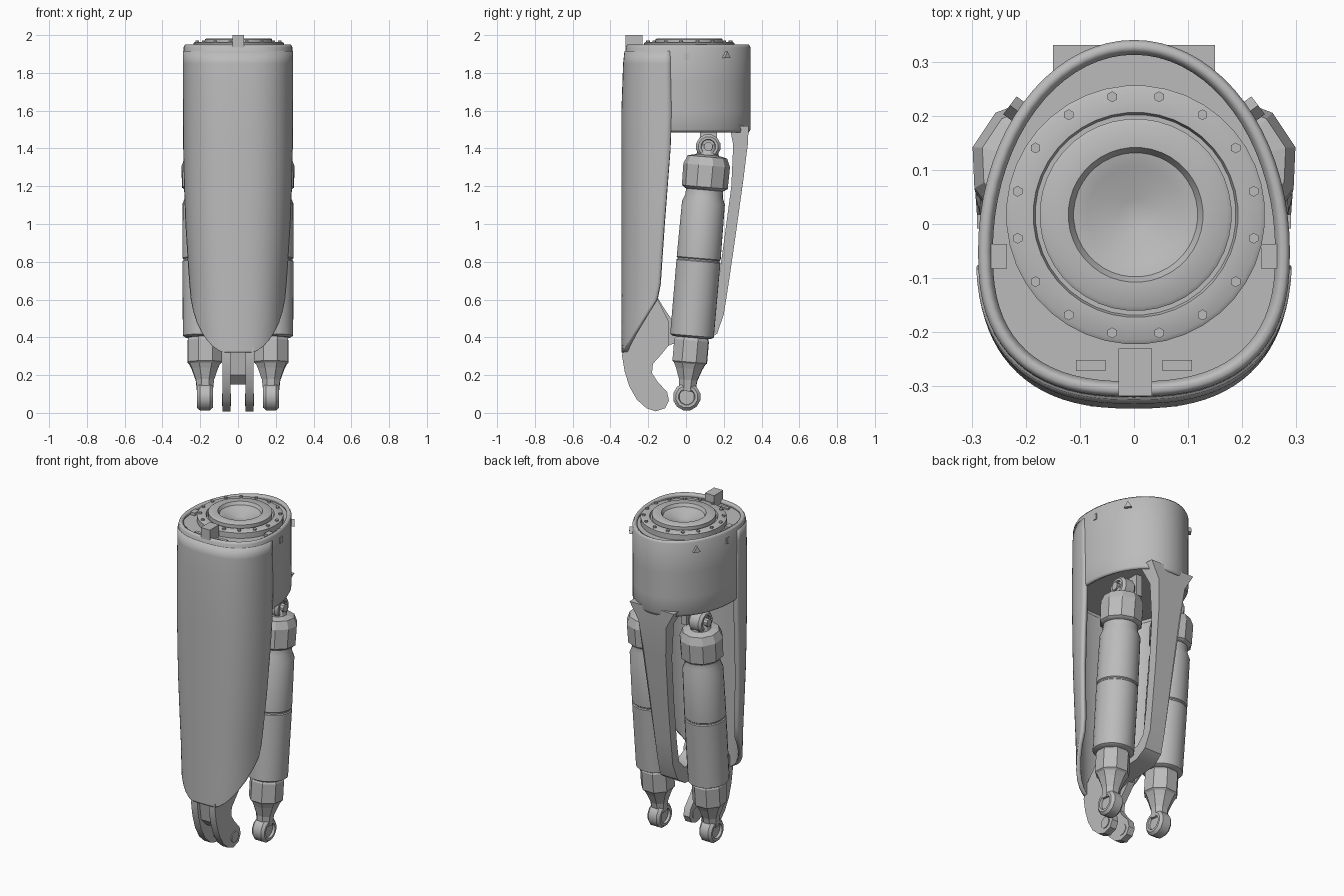
import bpy, bmesh, math
from math import sin, cos, pi
from mathutils import Vector, Matrix

if "Cube" in bpy.data.objects:
    bpy.data.objects.remove(bpy.data.objects["Cube"])

grey = bpy.data.materials.new("grey metal")
grey.use_nodes = True
grey.diffuse_color = (0.5, 0.5, 0.5, 1)
grey.node_tree.nodes["Principled BSDF"].inputs["Base Color"].default_value = (0.5, 0.5, 0.5, 1)


def finish(name, bm, smooth=True, outward=True):
    if outward:
        bmesh.ops.recalc_face_normals(bm, faces=bm.faces)
    mesh = bpy.data.meshes.new(name)
    bm.to_mesh(mesh)
    bm.free()
    mesh.materials.append(grey)
    ob = bpy.data.objects.new(name, mesh)
    bpy.context.collection.objects.link(ob)
    if smooth:
        bpy.ops.object.select_all(action='DESELECT')
        ob.select_set(True)
        bpy.context.view_layer.objects.active = ob
        bpy.ops.object.shade_smooth_by_angle(angle=math.radians(35))
    return ob


def lerp(table, z):
    for (z0, v0), (z1, v1) in zip(table, table[1:]):
        if z <= z1:
            return v0 + (v1 - v0) * max(0, (z - z0) / (z1 - z0))
    return table[-1][1]


def loft(bm, rows, closed):
    rings = [[bm.verts.new(p) for p in row] for row in rows]
    n = len(rings[0])
    for low, high in zip(rings, rings[1:]):
        for i in range(n if closed else n - 1):
            j = (i + 1) % n
            bm.faces.new((low[i], low[j], high[j], high[i]))
    return rings


def lathe(name, profile, sides, start, end, smooth=True):
    """Revolve (radius, distance) pairs around the line start-end."""
    start, end = Vector(start), Vector(end)
    turn = (end - start).to_track_quat('Z', 'Y')
    bm = bmesh.new()
    rings = loft(bm, [[start + turn @ Vector((r * cos((i + .5) * 2 * pi / sides),
                                              r * sin((i + .5) * 2 * pi / sides), d))
                       for i in range(sides)] for r, d in profile], True)
    bm.faces.new(rings[0][::-1])
    bm.faces.new(rings[-1])
    return finish(name, bm, smooth)


def box(name, centre, size):
    bm = bmesh.new()
    bmesh.ops.create_cube(bm, size=1, matrix=Matrix.Translation(centre) @ Matrix.Diagonal((*size, 1)))
    return finish(name, bm, False)


def extrude(name, outline, x0, width):
    """Extrude a (y, z) outline sideways; width is a function of height."""
    bm = bmesh.new()
    sides = [[bm.verts.new((x0 + s * width(z), y, z)) for y, z in outline] for s in (-1, 1)]
    for i in range(len(outline)):
        j = (i + 1) % len(outline)
        bm.faces.new((sides[0][i], sides[0][j], sides[1][j], sides[1][i]))
    bm.faces.new(sides[0])
    bm.faces.new(sides[1])
    return finish(name, bm)


# Egg-shaped limb section: squarish at the front, elliptical at the back
CY = -0.05
half_width = [(.3, .25), (.6, .258), (.8, .27), (1, .281), (1.3, .29), (1.95, .293)]
front_y = [(.3, -.342), (1.6, -.342), (1.85, -.333), (1.95, -.322)]
panel_edge = [(.32, -.335), (.4, -.288), (.6, -.155), (.68, -.138), (1, -.115), (1.5, -.075), (1.95, -.085)]


def section(a, z, inset=0):
    w = lerp(half_width, z) - inset
    s, c = sin(a), cos(a)
    if s >= 0:
        return Vector((w * c, CY + (.395 - inset) * s, z))
    depth = CY - lerp(front_y, z) - inset
    return Vector((math.copysign(w * abs(c) ** .8, c), CY - depth * abs(s) ** .8, z))


def shell(name, rows, closed, thickness):
    bm = bmesh.new()
    loft(bm, rows, closed)
    ob = finish(name, bm, outward=False)
    mod = ob.modifiers.new("thickness", 'SOLIDIFY')
    mod.thickness, mod.offset = thickness, -1
    return ob


# Front shin panel, trimmed along its back edge
rows = []
for z in (.32, .33, .35, .38, .42, .48, .54, .6, .68, .8, 1, 1.2, 1.4, 1.6, 1.75, 1.85, 1.915):
    depth = CY - lerp(front_y, z)
    a0 = math.asin(min(1, ((CY - lerp(panel_edge, z)) / depth) ** 1.25))
    rows.append([section(pi + a0 + (pi - 2 * a0) * i / 40, z) for i in range(41)])
shell("front_shin_panel", rows, False, .025)

# Upper cuff with slightly tucked-in rim
shell("upper_cuff", [[section(2 * pi * i / 72, z, inset) for i in range(72)]
                     for z, inset in ((1.485, .012), (1.5, .004), (1.6, .004), (1.75, .004),
                                      (1.935, .004), (1.95, .012))], True, .022)

# Plates closing the cuff above and below
for name, z in (("top_plate", 1.925), ("cuff_floor", 1.53)):
    bm = bmesh.new()
    rings = loft(bm, [[section(2 * pi * i / 72, h, .022) for i in range(72)] for h in (z - .02, z)], True)
    bm.faces.new(rings[0][::-1])
    bm.faces.new(rings[1])
    finish(name, bm)

# Stepped knee bearing with a conical socket
lathe("knee_bearing", [(.24, 0), (.24, .038), (.232, .043), (.19, .043), (.186, .03), (.178, .03),
                       (.178, .058), (.17, .063), (.125, .063), (.115, .045), (.09, .04), (.03, .012)],
      40, (.003, .017, 1.92), (.003, .017, 2))
for i in range(16):
    a = (i + .5) * pi / 8
    x, y = .003 + .223 * cos(a), .017 + .223 * sin(a)
    lathe("bearing_bolt", [(.01, 0), (.01, .012)], 6, (x, y, 1.96), (x, y, 2), False)
box("front_stop_block", (.002, -.275, 1.957), (.062, .088, .086))

# Small cuff fittings
for s in (-1, 1):
    box("top_lug", (s * .25, -.06, 1.93), (.03, .045, .025))
    box("top_slot_cover", (s * .08, -.262, 1.928), (.055, .02, .012))
    box("side_port", (s * .284, .005, 1.885), (.014, .026, .036))
    bm = bmesh.new()
    bmesh.ops.create_cone(bm, cap_ends=True, segments=3, radius1=.024, radius2=.024, depth=.02,
                          matrix=Matrix.Translation((s * .222, .214, 1.89)) @
                          Vector((s * .8, .6, 0)).to_track_quat('Z', 'Y').to_matrix().to_4x4())
    finish("rear_notch_plate", bm, False)

# Rear spine, curving forward at the bottom to join the front panel
spine = [(.332, 1.52), (.327, 1.42), (.303, 1.23), (.26, .92), (.225, .68), (.2, .52), (.165, .42), (.1, .375),
         (-.07, .365), (-.16, .33), (-.25, .36), (-.22, .5), (-.15, .61), (-.12, .56), (-.08, .5), (0, .46),
         (.09, .465), (.14, .52), (.165, .65), (.2, .9), (.24, 1.2), (.25, 1.42), (.23, 1.52)]
spine_half = [(.3, .07), (.5, .05), (.9, .06), (1.35, .08), (1.45, .1), (1.52, .15)]
extrude("rear_spine", spine, 0, lambda z: lerp(spine_half, z))

# Ankle fork cheeks and the web between them
cheek = [(-.335, .36), (-.338, .3), (-.325, .22), (-.3, .14), (-.26, .07), (-.21, .025), (-.16, .008),
         (-.11, .025), (-.09, .065), (-.1, .11), (-.15, .165), (-.18, .21), (-.175, .26), (-.13, .31),
         (-.09, .36), (-.09, .48), (-.15, .6), (-.22, .5)]
for s in (-1, 1):
    extrude("ankle_fork_cheek", cheek, s * .06, lambda z: .021)
    lathe("ankle_pin_boss", [(.034, 0), (.034, .05)], 12, (s * .036, -.15, .07), (s, -.15, .07))
extrude("ankle_web", [(-.325, .36), (-.3, .2), (-.25, .15), (-.2, .2), (-.17, .3), (-.12, .4), (-.22, .45)],
        0, lambda z: .05)

# Paired linear actuators on tilted axes
for s in (-1, 1):
    foot, head = Vector((s * .175, .004, .085)), Vector((s * .18, .118, 1.41))
    side = "left" if s > 0 else "right"
    lathe(side + "_rod_neck", [(.045, .03), (.052, .09), (.075, .15), (.09, .18)], 8, foot, head, False)
    lathe(side + "_rod_block", [(.07, .16), (.098, .185), (.098, .3), (.085, .325)], 8, foot, head, False)
    lathe(side + "_actuator_barrel", [(.1, .315), (.116, .325), (.117, .72), (.112, .725), (.112, .732),
                                      (.117, .737), (.114, 1.03), (.1, 1.065), (.098, 1.1), (.11, 1.105)],
          28, foot, head)
    lathe(side + "_actuator_cap", [(.1, 1.1), (.122, 1.115), (.124, 1.23), (.105, 1.275), (.06, 1.285),
                                   (.045, 1.34)], 10, foot, head, False)
    for part, centre, radius, half in (("foot_eye", foot, .074, .042), ("head_eye", head, .066, .045)):
        edge = radius * .8
        lathe(f"{side}_{part}", [(radius * .35, .014), (radius * .55, .014), (radius * .6, 0), (edge, 0),
                                 (radius, .015), (radius, 2 * half - .015), (edge, 2 * half),
                                 (radius * .6, 2 * half), (radius * .55, 2 * half - .014),
                                 (radius * .35, 2 * half - .014)],
              12, centre - Vector((half, 0, 0)), centre + Vector((half, 0, 0)))
    # Cross pin and hanger holding the head under the cuff
    lathe(side + "_head_pin", [(.024, 0), (.024, .12)], 10, head - Vector((.06, 0, 0)), head + Vector((.06, 0, 0)))
    box(side + "_head_hanger", (s * .1, .12, 1.455), (.04, .09, .15))
